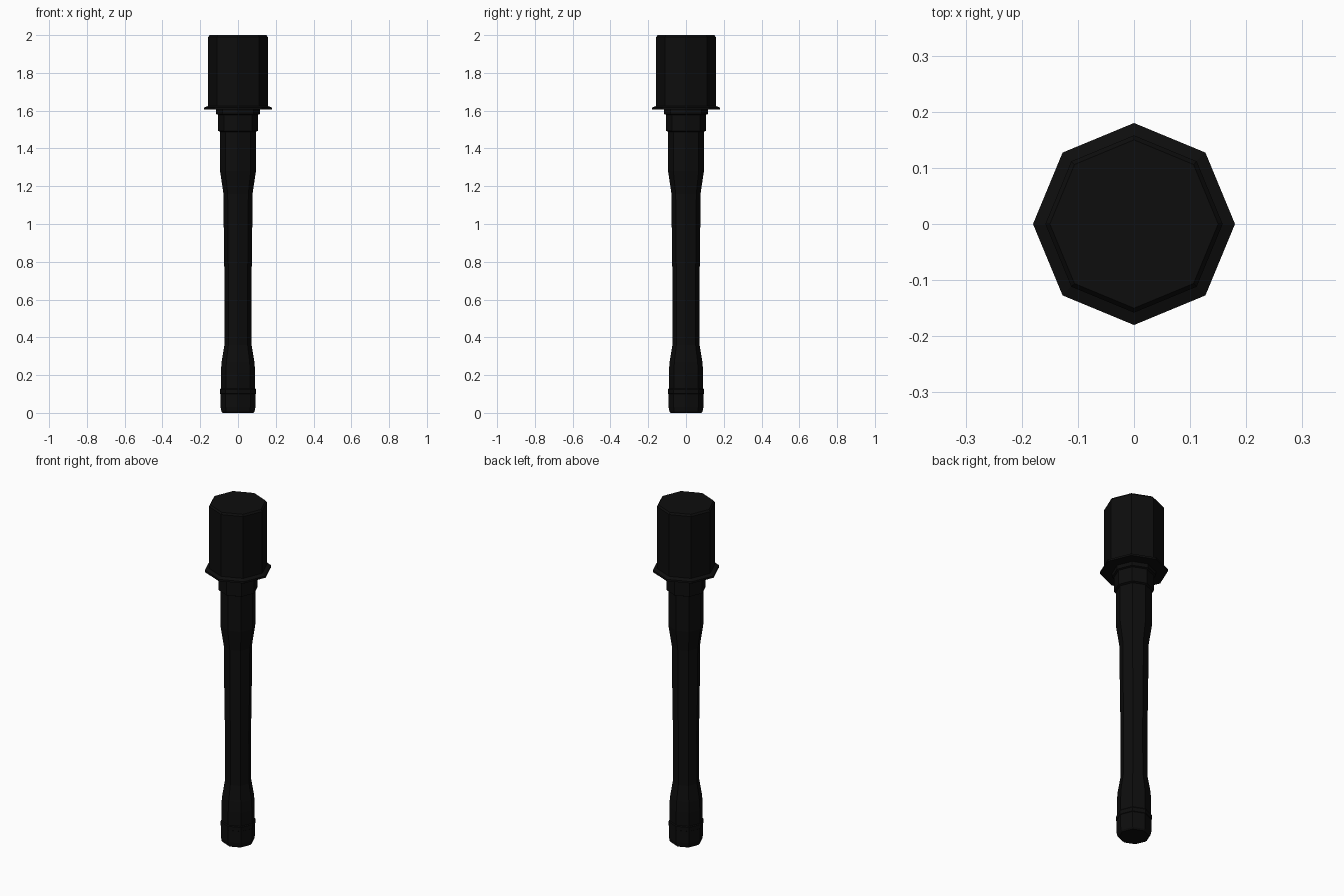
import bpy, bmesh
from math import cos, sin, pi

if "Cube" in bpy.data.objects:
    bpy.data.objects.remove(bpy.data.objects["Cube"])

SIDES = 8
black = bpy.data.materials.new("black")
black.diffuse_color = (0.004, 0.004, 0.004, 1)
black.use_nodes = True
black.node_tree.nodes["Principled BSDF"].inputs["Base Color"].default_value = black.diffuse_color


def lathe(name, profile):
    """Closed flat-faced octagonal solid from (radius, height) pairs, bottom to top."""
    bm = bmesh.new()
    rings = [[bm.verts.new((r * cos(2 * pi * i / SIDES), r * sin(2 * pi * i / SIDES), z))
              for i in range(SIDES)] for r, z in profile]
    for low, high in zip(rings, rings[1:]):
        for i in range(SIDES):
            j = (i + 1) % SIDES
            bm.faces.new((low[i], low[j], high[j], high[i]))
    bm.faces.new(rings[0][::-1])
    bm.faces.new(rings[-1])
    mesh = bpy.data.meshes.new(name)
    bm.to_mesh(mesh)
    bm.free()
    mesh.materials.append(black)
    obj = bpy.data.objects.new(name, mesh)
    bpy.context.collection.objects.link(obj)
    return obj


# Rounded end cap with a small rim
lathe("end_cap", [(0.08, 0), (0.088, 0.008), (0.092, 0.03), (0.092, 0.10),
                  (0.095, 0.102), (0.095, 0.125), (0.091, 0.13)])

# Waisted handle shaft
lathe("handle", [(0.091, 0.13), (0.091, 0.21), (0.087, 0.27), (0.072, 0.36), (0.071, 0.65),
                 (0.075, 0.93), (0.077, 1.16), (0.095, 1.28), (0.095, 1.49)])

# Stepped collar under the head
lathe("collar", [(0.095, 1.488), (0.106, 1.493), (0.106, 1.578),
                 (0.116, 1.582), (0.116, 1.61)])

# Thin flange and head canister
lathe("flange", [(0.18, 1.605), (0.18, 1.616), (0.158, 1.625)])
lathe("head", [(0.158, 1.62), (0.158, 1.99), (0.15, 2.0)])
